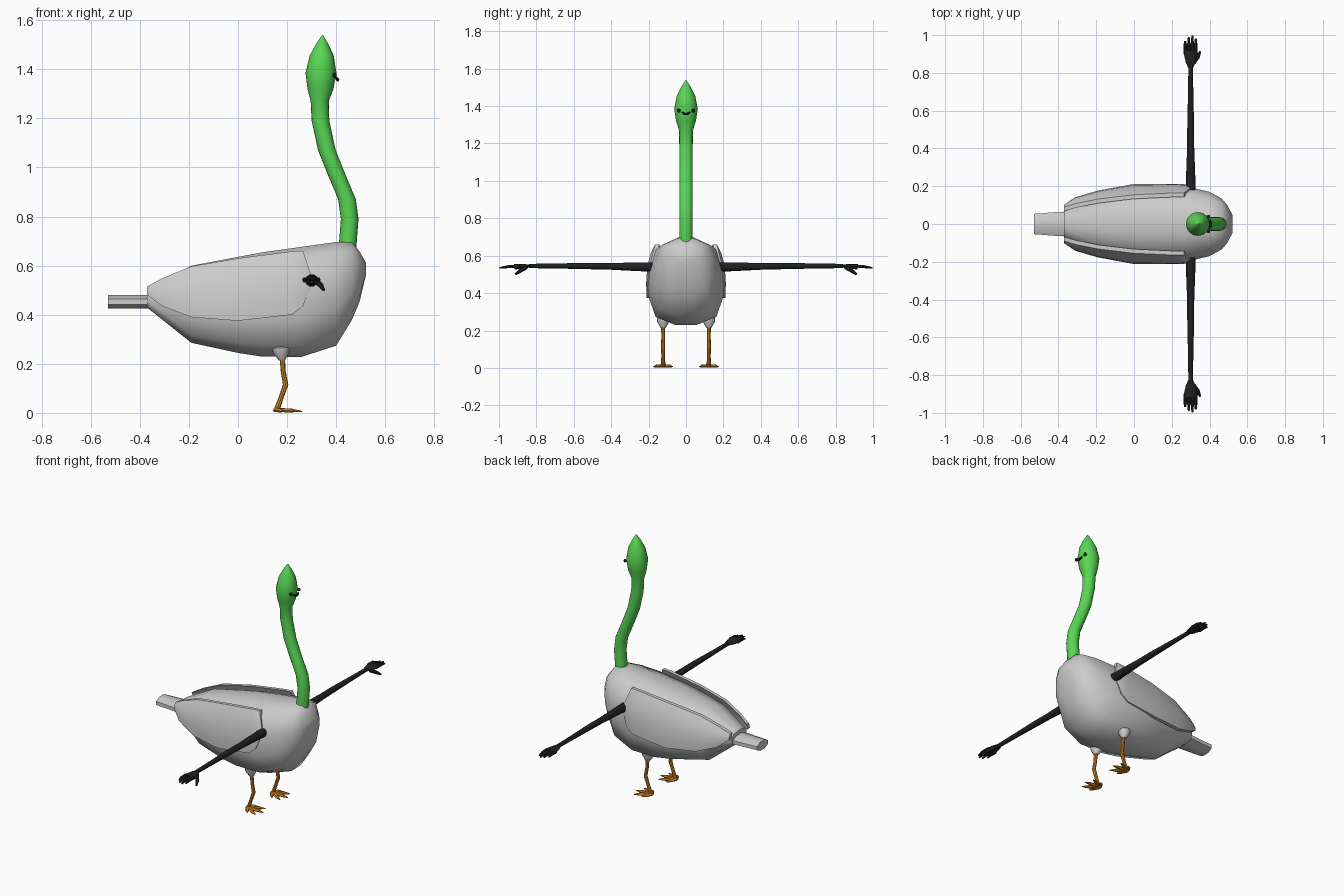
import bpy, bmesh, math
from mathutils import Vector

def material(name, rgb):
    m = bpy.data.materials.new(name)
    m.diffuse_color = (*rgb, 1)
    return m

GREY = material("feather grey", (0.60, 0.60, 0.60))
GREEN = material("neck green", (0.10, 0.68, 0.09))
BLACK = material("black", (0.015, 0.015, 0.017))
ORANGE = material("leg orange", (0.68, 0.24, 0.015))

def finish(name, bm, mat, angle=40):
    bmesh.ops.recalc_face_normals(bm, faces=bm.faces)
    me = bpy.data.meshes.new(name)
    bm.to_mesh(me)
    bm.free()
    me.materials.append(mat)
    ob = bpy.data.objects.new(name, me)
    bpy.context.collection.objects.link(ob)
    bpy.ops.object.select_all(action='DESELECT')
    ob.select_set(True)
    bpy.context.view_layer.objects.active = ob
    bpy.ops.object.shade_smooth_by_angle(angle=math.radians(angle))
    return ob

def loft(bm, rings):
    vs = [[bm.verts.new(p) for p in r] for r in rings]
    n = len(vs[0])
    for a, b in zip(vs, vs[1:]):
        for i in range(n):
            j = (i + 1) % n
            bm.faces.new((a[i], a[j], b[j], b[i]))
    bm.faces.new(vs[0])
    bm.faces.new(vs[-1])

def oval_x(x, zb, zt, w, n=12, p=3.0):
    """Superellipse ring across the x axis."""
    pts = []
    for i in range(n):
        a = 2 * math.pi * (i + 0.5) / n
        c, s = math.cos(a), math.sin(a)
        k = (abs(c) ** p + abs(s) ** p) ** (-1 / p)
        k /= max(1e-6, 0.965)
        pts.append(Vector((x, w * c * k, (zb + zt) / 2 + (zt - zb) / 2 * s * k)))
    return pts

def tube(bm, path, n=8, flat=1.0):
    """Tapered tube through (x, y, z, radius) points."""
    P = [Vector(p[:3]) for p in path]
    rings = []
    for i, p in enumerate(P):
        t = (P[min(i + 1, len(P) - 1)] - P[max(i - 1, 0)]).normalized()
        ref = Vector((0, 0, 1)) if abs(t.z) < 0.8 else Vector((0, 1, 0))
        u = t.cross(ref).normalized()
        v = t.cross(u)
        r = path[i][3]
        rings.append([p + u * r * math.cos(2 * math.pi * k / n)
                      + v * r * flat * math.sin(2 * math.pi * k / n) for k in range(n)])
    loft(bm, rings)

# Body
bm = bmesh.new()
loft(bm, [oval_x(*s) for s in (
    (-0.37, 0.43, 0.505, 0.07), (-0.19, 0.29, 0.595, 0.14), (0.0, 0.25, 0.63, 0.185),
    (0.10, 0.235, 0.648, 0.195), (0.26, 0.235, 0.67, 0.198), (0.40, 0.28, 0.69, 0.165),
    (0.465, 0.385, 0.69, 0.13), (0.495, 0.455, 0.655, 0.095), (0.522, 0.565, 0.61, 0.045))])
finish("body", bm, GREY, 50)

# Tail
bm = bmesh.new()
loft(bm, [oval_x(x, 0.427, 0.48, w, 8, 5.0) for x, w in ((-0.33, 0.064), (-0.40, 0.062), (-0.53, 0.052))])
finish("tail", bm, GREY)

# Neck and head in one tapering tube: x, z, radius
bm = bmesh.new()
loft(bm, [[Vector((x + r * math.cos(2 * math.pi * k / 16), r * math.sin(2 * math.pi * k / 16), z))
           for k in range(16)] for x, z, r in (
    (0.445, 0.66, 0.036), (0.455, 0.79, 0.036), (0.444, 0.87, 0.036), (0.402, 0.97, 0.036),
    (0.362, 1.07, 0.036), (0.336, 1.19, 0.036), (0.333, 1.27, 0.037), (0.336, 1.32, 0.053),
    (0.338, 1.385, 0.063), (0.341, 1.455, 0.049), (0.343, 1.505, 0.024), (0.344, 1.537, 0.003))])
finish("neck_and_head", bm, GREEN, 50)

# Mouth
bm = bmesh.new()
tube(bm, [(0.401, -0.022, 1.367, 0.004), (0.405, -0.011, 1.359, 0.007), (0.406, 0, 1.357, 0.007),
          (0.405, 0.011, 1.359, 0.007), (0.401, 0.022, 1.367, 0.004)], 6)
finish("mouth", bm, BLACK)

for side, s in (("left", 1), ("right", -1)):
    # Eye
    bm = bmesh.new()
    bmesh.ops.create_uvsphere(bm, u_segments=10, v_segments=6, radius=0.010)
    for v in bm.verts:
        v.co = Vector((0.394 + v.co.x * 0.9, s * 0.039 + v.co.y, 1.376 + v.co.z))
    finish(side + "_eye", bm, BLACK)

    # Folded wing: x, top z, bottom z, top y, outer y
    bm = bmesh.new()
    rings = []
    for x, zt, zb, yt, ym in (
            (-0.37, 0.515, 0.48, 0.09, 0.102), (-0.31, 0.548, 0.435, 0.108, 0.142),
            (-0.19, 0.597, 0.39, 0.132, 0.177), (0.0, 0.63, 0.375, 0.155, 0.212),
            (0.22, 0.658, 0.40, 0.165, 0.213), (0.265, 0.66, 0.435, 0.165, 0.211),
            (0.298, 0.56, 0.52, 0.19, 0.20)):
        outer = [(0, 0), (0.2, 0.5), (0.5, 0.9), (0.8, 1), (1, 0.97)]
        pts = [(yt + (ym - yt) * g, zt + (zb - zt) * t) for t, g in outer]
        rings.append([Vector((x, s * y, z)) for y, z in pts]
                     + [Vector((x, s * (y - 0.022), z)) for y, z in reversed(pts)])
    loft(bm, rings)
    finish(side + "_wing", bm, GREY)

    # Arm
    bm = bmesh.new()
    tube(bm, [(0.30, s * y, z, r) for y, z, r in (
        (0.16, 0.54, 0.026), (0.21, 0.54, 0.026), (0.40, 0.543, 0.019), (0.52, 0.545, 0.018),
        (0.70, 0.545, 0.014), (0.84, 0.545, 0.012))], 10)
    finish(side + "_arm", bm, BLACK)

    # Hand: palm, four fingers and a thumb
    bm = bmesh.new()
    tube(bm, [(0.30, s * 0.825, 0.545, 0.012), (0.30, s * 0.855, 0.544, 0.026),
              (0.30, s * 0.90, 0.542, 0.036), (0.30, s * 0.918, 0.541, 0.034)], 8, 0.4)
    for x, tip in ((0.271, 0.968), (0.290, 0.99), (0.309, 0.997), (0.327, 0.982)):
        tube(bm, [(x, s * 0.90, 0.542, 0.010), (x, s * 0.95, 0.542, 0.009),
                  (x, s * tip, 0.535, 0.005)], 6)
    tube(bm, [(0.315, s * 0.855, 0.538, 0.012), (0.338, s * 0.885, 0.52, 0.011),
              (0.350, s * 0.912, 0.50, 0.006)], 6)
    finish(side + "_hand", bm, BLACK)

    # Thigh
    y0 = s * 0.122
    bm = bmesh.new()
    tube(bm, [(0.175, y0, 0.285, 0.020), (0.175, y0, 0.265, 0.036), (0.176, y0, 0.248, 0.034),
              (0.18, y0, 0.215, 0.014)], 10)
    finish(side + "_thigh", bm, GREY)

    # Lower leg
    bm = bmesh.new()
    tube(bm, [(0.18, y0, 0.23, 0.011), (0.184, y0, 0.17, 0.010), (0.194, y0, 0.115, 0.011),
              (0.175, y0, 0.06, 0.010), (0.158, y0, 0.012, 0.012)], 8)
    finish(side + "_leg", bm, ORANGE)

    # Foot: toes fanning forward
    bm = bmesh.new()
    for dx, dy in ((0.105, 0), (0.085, 0.05), (0.085, -0.05), (0.03, 0.052), (0.03, -0.052)):
        tube(bm, [(0.153, y0, 0.012, 0.013), (0.155 + dx * 0.6, y0 + dy * 0.65, 0.010, 0.012),
                  (0.155 + dx, y0 + dy, 0.006, 0.003)], 6, 0.75)
    finish(side + "_foot", bm, ORANGE)
